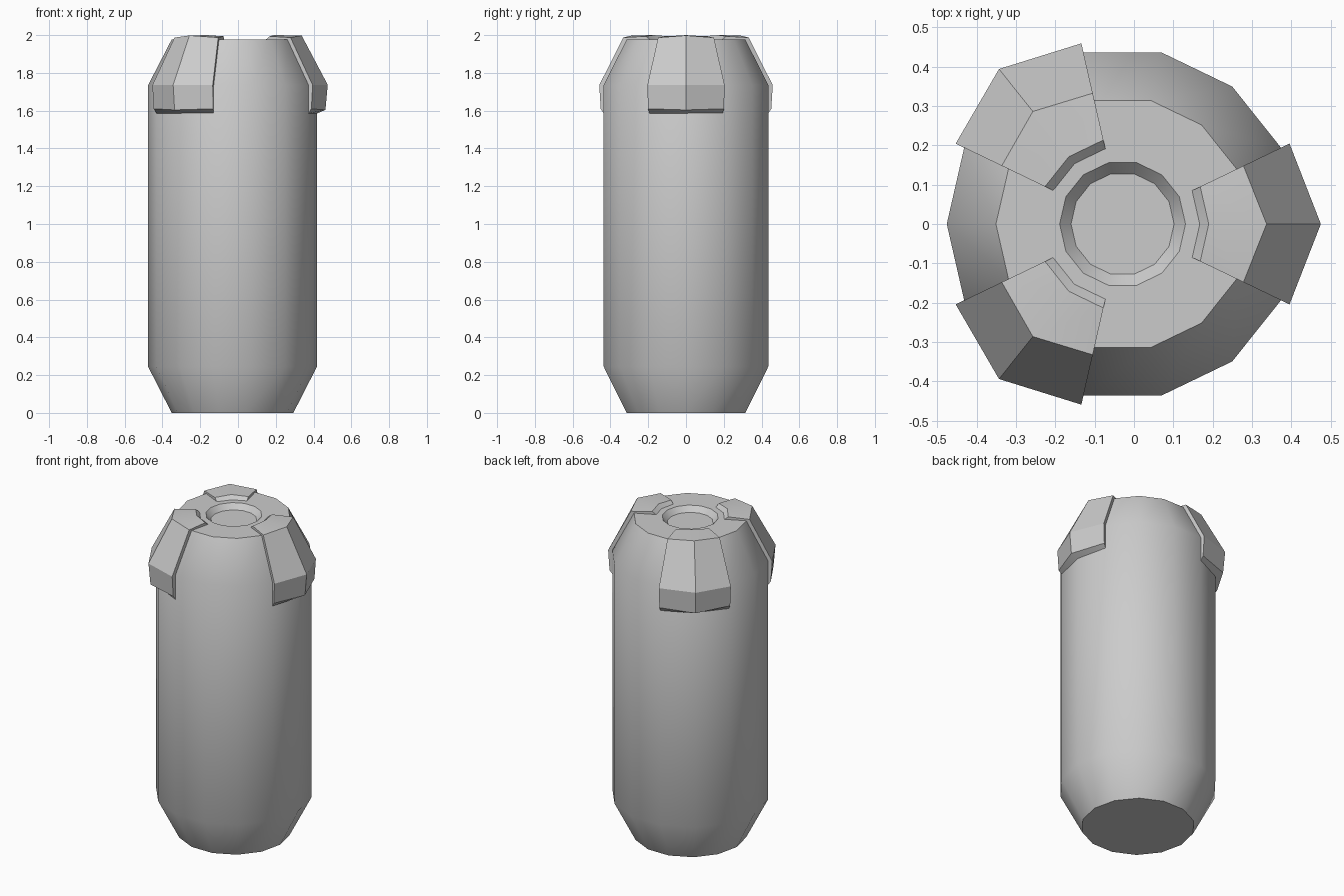
import bpy, bmesh, math

if "Cube" in bpy.data.objects:
    bpy.data.objects.remove(bpy.data.objects["Cube"])

SIDES = 14
STEP = 2 * math.pi / SIDES
CX = -0.029  # axis of the canister


def finish(bm, name):
    bmesh.ops.recalc_face_normals(bm, faces=bm.faces)
    mesh = bpy.data.meshes.new(name)
    bm.to_mesh(mesh)
    bm.free()
    ob = bpy.data.objects.new(name, mesh)
    bpy.context.collection.objects.link(ob)
    bpy.ops.object.select_all(action='DESELECT')
    ob.select_set(True)
    bpy.context.view_layer.objects.active = ob
    bpy.ops.object.shade_smooth_by_angle(angle=math.radians(30))
    return ob


def polar(r, a, z):
    return (CX + r * math.cos(a), r * math.sin(a), z)


# Canister body: turned profile with chamfered ends and a shallow top recess
profile = [(0.322, 0), (0.447, 0.245), (0.447, 1.735), (0.322, 1.977),
           (0.16, 1.977), (0.131, 1.945)]
bm = bmesh.new()
rings = [[bm.verts.new(polar(r, i * STEP, z)) for i in range(SIDES)] for r, z in profile]
for a, b in zip(rings, rings[1:]):
    for i in range(SIDES):
        j = (i + 1) % SIDES
        bm.faces.new((a[i], a[j], b[j], b[i]))
bm.faces.new(rings[0])
bm.faces.new(rings[-1])
finish(bm, "canister_body")

# Clips: closed two-facet shells gripping the upper chamfer
# Section runs up the outside, over the top, then back down against the body
mid = [(0.492, 1.604), (0.504, 1.737), (0.366, 1.998), (0.219, 2.0),
       (0.195, 1.976), (0.322, 1.976), (0.446, 1.735), (0.446, 1.585)]
edge = [(0.463, 1.61), (0.471, 1.735), (0.341, 1.987), (0.219, 1.994),
        (0.195, 1.976), (0.322, 1.976), (0.446, 1.735), (0.446, 1.585)]
for n, k in enumerate((0, 5, -5)):
    bm = bmesh.new()
    cols = []
    for d, section in ((-1, edge), (0, mid), (1, edge)):
        cols.append([bm.verts.new(polar(r, (k + d) * STEP, z)) for r, z in section])
    m = len(mid)
    for a, b in zip(cols, cols[1:]):
        for i in range(m):
            j = (i + 1) % m
            bm.faces.new((a[i], a[j], b[j], b[i]))
    # End walls as quads between outer and inner skins
    for c in (cols[0], cols[2]):
        for i in range(3):
            bm.faces.new((c[i], c[i + 1], c[m - 2 - i], c[m - 1 - i]))
    finish(bm, f"clip_{n + 1}")
